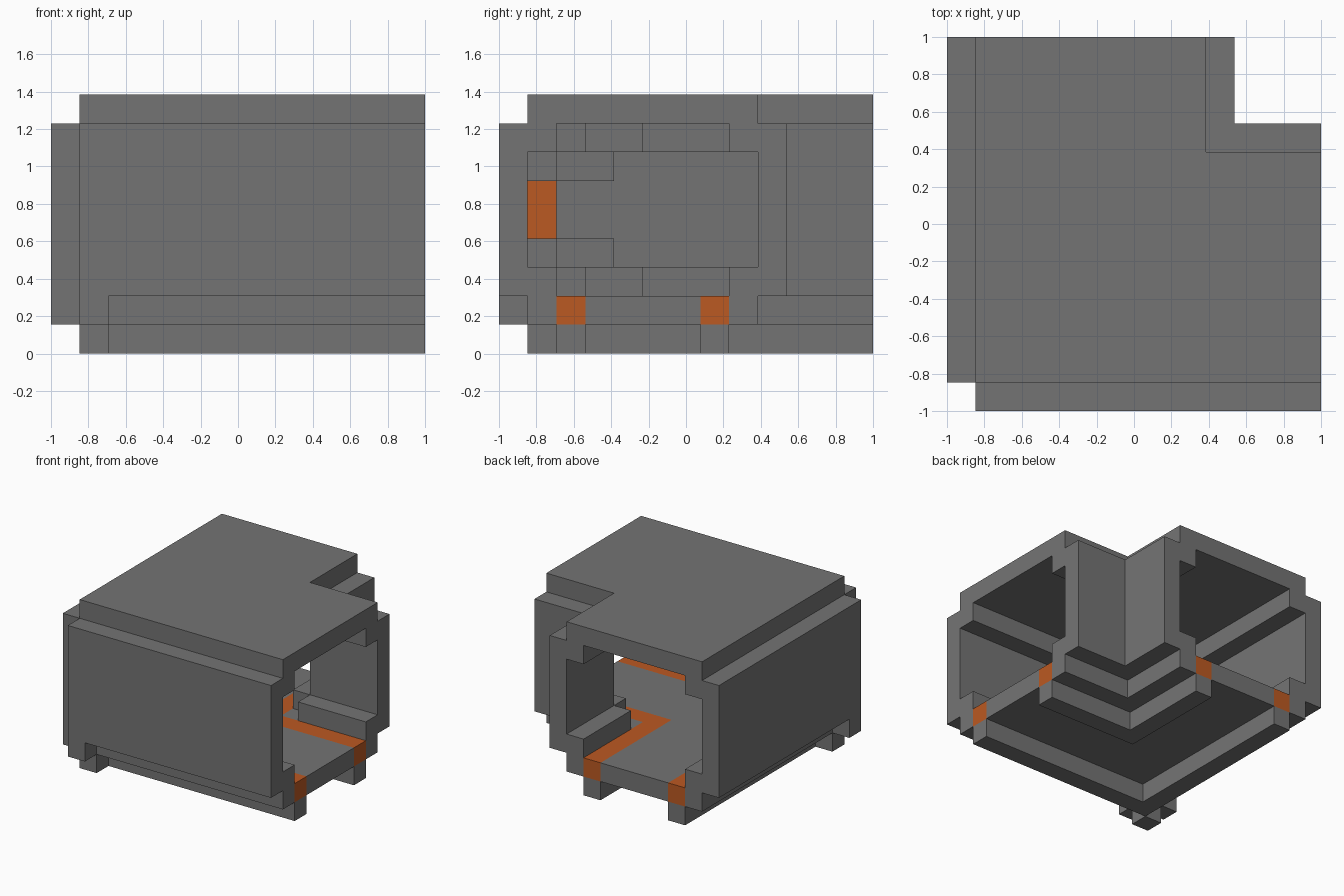
import bpy
import bmesh
from mathutils import Vector

if "Cube" in bpy.data.objects:
    bpy.data.objects.remove(bpy.data.objects["Cube"], do_unlink=True)

N = 13                  # blocks along the longest side
S = 2 / N               # block size


def make_material(name, colour):
    mat = bpy.data.materials.new(name)
    mat.use_nodes = True
    mat.diffuse_color = colour
    bsdf = next(n for n in mat.node_tree.nodes if n.type == "BSDF_PRINCIPLED")
    bsdf.inputs["Base Color"].default_value = colour
    bsdf.inputs["Roughness"].default_value = 0.9
    return mat


grey = make_material("grey metal", (0.175, 0.175, 0.175, 1))
orange = make_material("orange trim", (0.5, 0.1, 0.016, 1))


def bend(u0, u1, z0, z1):
    """Blocks of an L-shaped band, u counted inward from the outer corner."""
    return {(x, y, z) for x in range(N) for y in range(N)
            for z in range(z0, z1) if u0 <= min(x, y) < u1}


def box(x0, x1, y0, y1, z0, z1):
    return {(x, y, z) for x in range(x0, x1) for y in range(y0, y1)
            for z in range(z0, z1)}


def gusset(start, end, z):
    """Small L-shaped fillet tucked in the outer corner."""
    return (box(start, end, start, start + 1, z, z + 1)
            | box(start, start + 1, start, end, z, z + 1))


corner_post = box(1, 2, 1, 2, 4, 6)
stripes = bend(2, 3, 1, 2) | bend(7, 8, 1, 2)
gussets = gusset(2, 5, 2) | gusset(1, 4, 3) | gusset(1, 4, 6) | gusset(2, 5, 7)

parts = {
    "floor": (bend(1, 9, 1, 2) - stripes, grey),
    "floor_stripes": (stripes, orange),
    "under_rails": (bend(2, 3, 0, 1) | bend(7, 8, 0, 1), grey),
    "corner_foot": (box(1, 2, 1, 2, 0, 1), grey),
    "outer_wall": ((bend(0, 1, 2, 8) | {(1, 0, 1), (0, 1, 1)})
                   - box(0, 1, 0, 1, 0, 9), grey),
    "inner_wall": (bend(9, 10, 2, 8), grey),
    "outer_ledges": (bend(1, 2, 2, 3) | bend(1, 2, 7, 8), grey),
    "inner_ledges": ((bend(8, 9, 2, 3) | bend(8, 9, 7, 8))
                     - box(8, 9, 8, 9, 2, 8), grey),
    "corner_gussets": (gussets, grey),
    "corner_post": (corner_post, orange),
    "roof": (bend(1, 9, 8, 9), grey),
}
solid = set().union(*(cells for cells, mat in parts.values()))


def build(name, cells, mat):
    """Skin the part, leaving out faces buried against other blocks."""
    bm = bmesh.new()
    for cell in sorted(cells):
        for axis in range(3):
            for side in (0, 1):
                near = list(cell)
                near[axis] += 2 * side - 1
                if tuple(near) in solid:
                    continue
                a, b = (axis + 1) % 3, (axis + 2) % 3
                corners = []
                for da, db in ((0, 0), (1, 0), (1, 1), (0, 1)):
                    p = list(cell)
                    p[axis] += side
                    p[a] += da
                    p[b] += db
                    corners.append(bm.verts.new(
                        Vector((p[0] * S - 1, p[1] * S - 1, p[2] * S))))
                bm.faces.new(corners if side else corners[::-1])
    bmesh.ops.remove_doubles(bm, verts=bm.verts, dist=S / 100)
    bmesh.ops.dissolve_limit(bm, angle_limit=0.01, verts=bm.verts,
                             edges=bm.edges)
    mesh = bpy.data.meshes.new(name)
    bm.to_mesh(mesh)
    bm.free()
    mesh.materials.append(mat)
    bpy.context.collection.objects.link(bpy.data.objects.new(name, mesh))


for part, (cells, mat) in parts.items():
    build(part, cells, mat)
